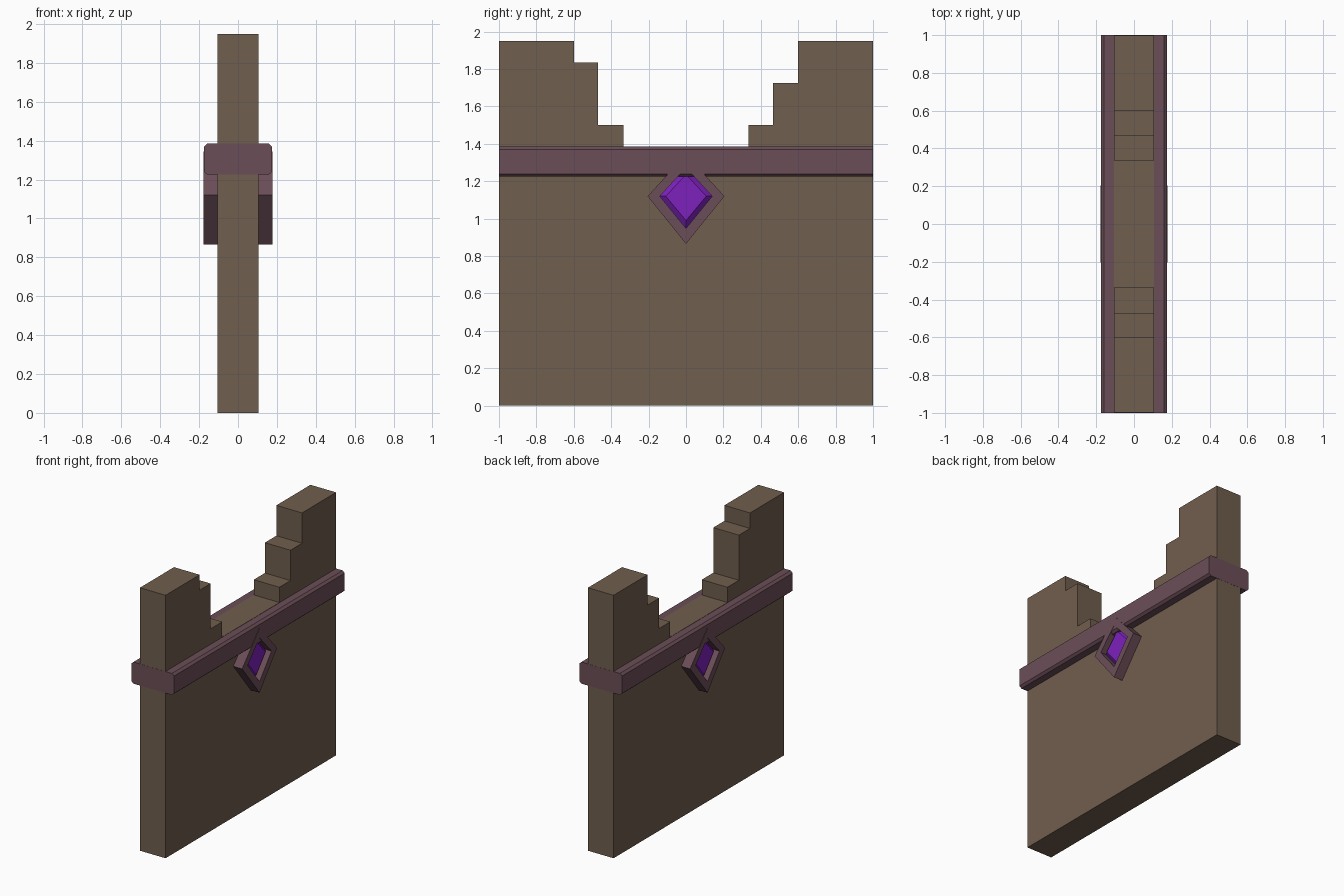
import bpy, bmesh

if "Cube" in bpy.data.objects:
    bpy.data.objects.remove(bpy.data.objects["Cube"])


def material(name, rgb):
    m = bpy.data.materials.new(name)
    m.diffuse_color = (*rgb, 1.0)
    m.use_nodes = True
    m.node_tree.nodes["Principled BSDF"].inputs["Base Color"].default_value = m.diffuse_color
    return m


STONE = material("brown stone", (0.163, 0.113, 0.076))
TRIM = material("dull maroon trim", (0.147, 0.076, 0.095))
GEM = material("purple gem", (0.205, 0.015, 0.507))


def loft(name, loops, mat, ring=False):
    """Skin a series of matching point loops; cap the ends, or close into a ring."""
    bm = bmesh.new()
    rows = [[bm.verts.new(p) for p in loop] for loop in loops]
    n = len(rows[0])
    pairs = list(zip(rows, rows[1:]))
    if ring:
        pairs.append((rows[-1], rows[0]))
    else:
        bm.faces.new(rows[0])
        bm.faces.new(rows[-1])
    for a, b in pairs:
        for i in range(n):
            j = (i + 1) % n
            bm.faces.new((a[i], a[j], b[j], b[i]))
    bmesh.ops.recalc_face_normals(bm, faces=bm.faces)
    me = bpy.data.meshes.new(name)
    bm.to_mesh(me)
    bm.free()
    me.materials.append(mat)
    ob = bpy.data.objects.new(name, me)
    bpy.context.collection.objects.link(ob)
    return ob


# Wall slab with a stepped, uneven gap in its top
E = 0.999
steps = [(-E, 0), (E, 0), (E, 1.95), (0.6, 1.95), (0.6, 1.725), (0.465, 1.725),
         (0.465, 1.5), (0.335, 1.5), (0.335, 1.387), (-0.335, 1.387), (-0.335, 1.5),
         (-0.47, 1.5), (-0.47, 1.835), (-0.6, 1.835), (-0.6, 1.95), (-E, 1.95)]
loft("wall", [[(x, y, z) for y, z in steps] for x in (-0.105, 0.105)], STONE)

# Chamfered band running the full length
half = [(0.158, 1.225), (0.175, 1.24), (0.175, 1.37), (0.158, 1.385)]
section = half + [(-x, z) for x, z in reversed(half)]
loft("trim_band", [[(x, y, z) for x, z in section] for y in (-1, 1)], TRIM)


def diamond(x, w, bottom, top):
    return [(x, 0, bottom), (x, w, 1.12), (x, 0, top), (x, -w, 1.12)]


# Diamond frame with a recessed cut gem, one on each face
for side, s in (("right", 1), ("left", -1)):
    outer, inner = (0.205, 0.865, 1.345), (0.14, 0.948, 1.272)
    loft("gem_frame_" + side,
         [diamond(s * 0.09, *outer), diamond(s * 0.177, *outer),
          diamond(s * 0.177, *inner), diamond(s * 0.09, *inner)], TRIM, ring=True)
    loft("gem_" + side,
         [diamond(s * 0.09, *inner), diamond(s * 0.125, *inner),
          diamond(s * 0.15, 0.108, 0.99, 1.237)], GEM)
